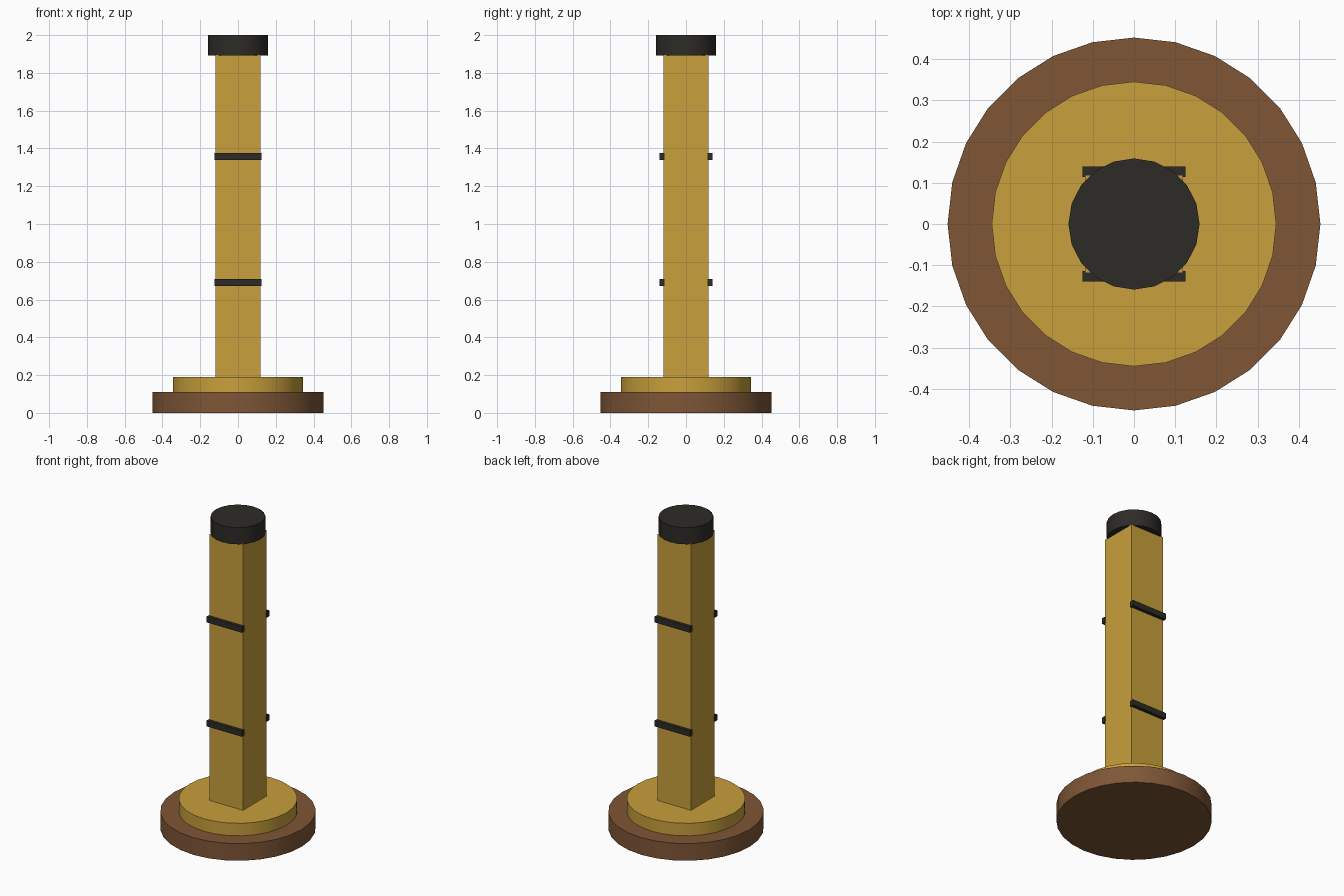
import bpy
import math

if "Cube" in bpy.data.objects:
    bpy.data.objects.remove(bpy.data.objects["Cube"])


def material(name, rgb):
    m = bpy.data.materials.new(name)
    m.diffuse_color = (*rgb, 1.0)
    m.use_nodes = True
    m.node_tree.nodes["Principled BSDF"].inputs["Base Color"].default_value = m.diffuse_color
    return m


gold = material("gold", (0.58, 0.35, 0.045))
brown = material("brown", (0.21, 0.093, 0.037))
black = material("black", (0.027, 0.024, 0.02))


def disc(name, radius, z0, z1, sides, mat):
    bpy.ops.mesh.primitive_cylinder_add(
        vertices=sides, radius=radius, depth=z1 - z0,
        location=(0, 0, (z0 + z1) / 2))
    ob = bpy.context.object
    ob.name = name
    ob.data.materials.append(mat)
    bpy.ops.object.shade_smooth_by_angle(angle=math.radians(30))


def box(name, size, centre, mat):
    bpy.ops.mesh.primitive_cube_add(size=1, location=centre)
    ob = bpy.context.object
    ob.name = name
    ob.scale = size
    bpy.ops.object.transform_apply(location=False, rotation=False, scale=True)
    ob.data.materials.append(mat)


# Stepped round base
disc("base", 0.452, 0.0, 0.11, 28, brown)
disc("plinth", 0.345, 0.11, 0.19, 28, gold)

# Square post, its corners just outside the round cap
POST_BOTTOM, POST_TOP = 0.19, 1.897
box("post", (0.238, 0.238, POST_TOP - POST_BOTTOM),
    (0, 0, (POST_BOTTOM + POST_TOP) / 2), gold)
disc("cap", 0.159, 1.893, 2.0, 20, black)

# Two bands on the front and back faces
for level, z in (("lower", 0.69), ("upper", 1.357)):
    for side, sign in (("front", -1), ("back", 1)):
        box(f"{level}_{side}_band", (0.25, 0.026, 0.037),
            (0, sign * 0.127, z), black)
